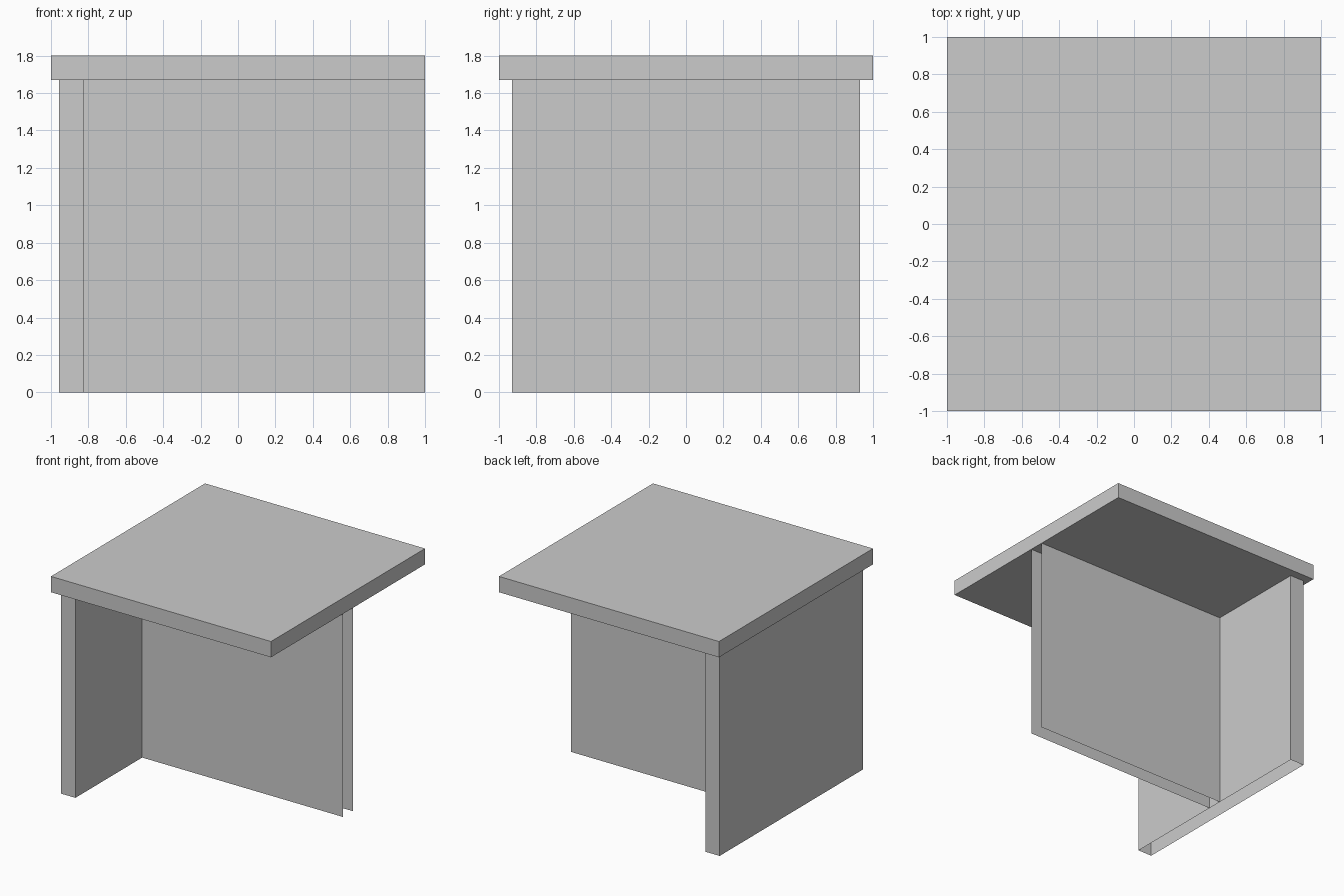
import bpy
import bmesh
from mathutils import Vector

cube = bpy.data.objects.get("Cube")
if cube:
    bpy.data.objects.remove(cube, do_unlink=True)

# One plain material for the whole table
grey = bpy.data.materials.new("light_grey")
grey.use_nodes = True
colour = (0.6, 0.6, 0.6, 1)
grey.diffuse_color = colour
grey.node_tree.nodes["Principled BSDF"].inputs["Base Color"].default_value = colour

DOWN, UP = Vector((0, 0, -1)), Vector((0, 0, 1))
LEFT, RIGHT = Vector((1, 0, 0)), Vector((-1, 0, 0))


def board(name, low, high, open_sides=()):
    """Box between two corners, without the faces pointing along open_sides."""
    low, high = Vector(low), Vector(high)
    bm = bmesh.new()
    bmesh.ops.create_cube(bm, size=1)
    bmesh.ops.scale(bm, vec=high - low, verts=bm.verts)
    bmesh.ops.translate(bm, vec=(low + high) / 2, verts=bm.verts)
    bm.normal_update()
    removed = [f for f in bm.faces if any(f.normal.dot(d) > 0.9 for d in open_sides)]
    bmesh.ops.delete(bm, geom=removed, context="FACES")
    mesh = bpy.data.meshes.new(name)
    bm.to_mesh(mesh)
    bm.free()
    mesh.materials.append(grey)
    obj = bpy.data.objects.new(name, mesh)
    bpy.context.collection.objects.link(obj)
    return obj


underside = 1.67

# Square top
board("table_top", (-1, -1, underside), (1, 1, 1.8))

# Upright panel along one side, hollow and open below
board("side_panel", (-0.957, -0.93, 0), (-0.827, 0.93, underside), (DOWN, UP))

# Central panel reaching to the opposite edge, hollow with an open end
board("centre_panel", (-0.827, -0.063, 0), (1, 0.063, underside),
      (DOWN, UP, LEFT, RIGHT))
